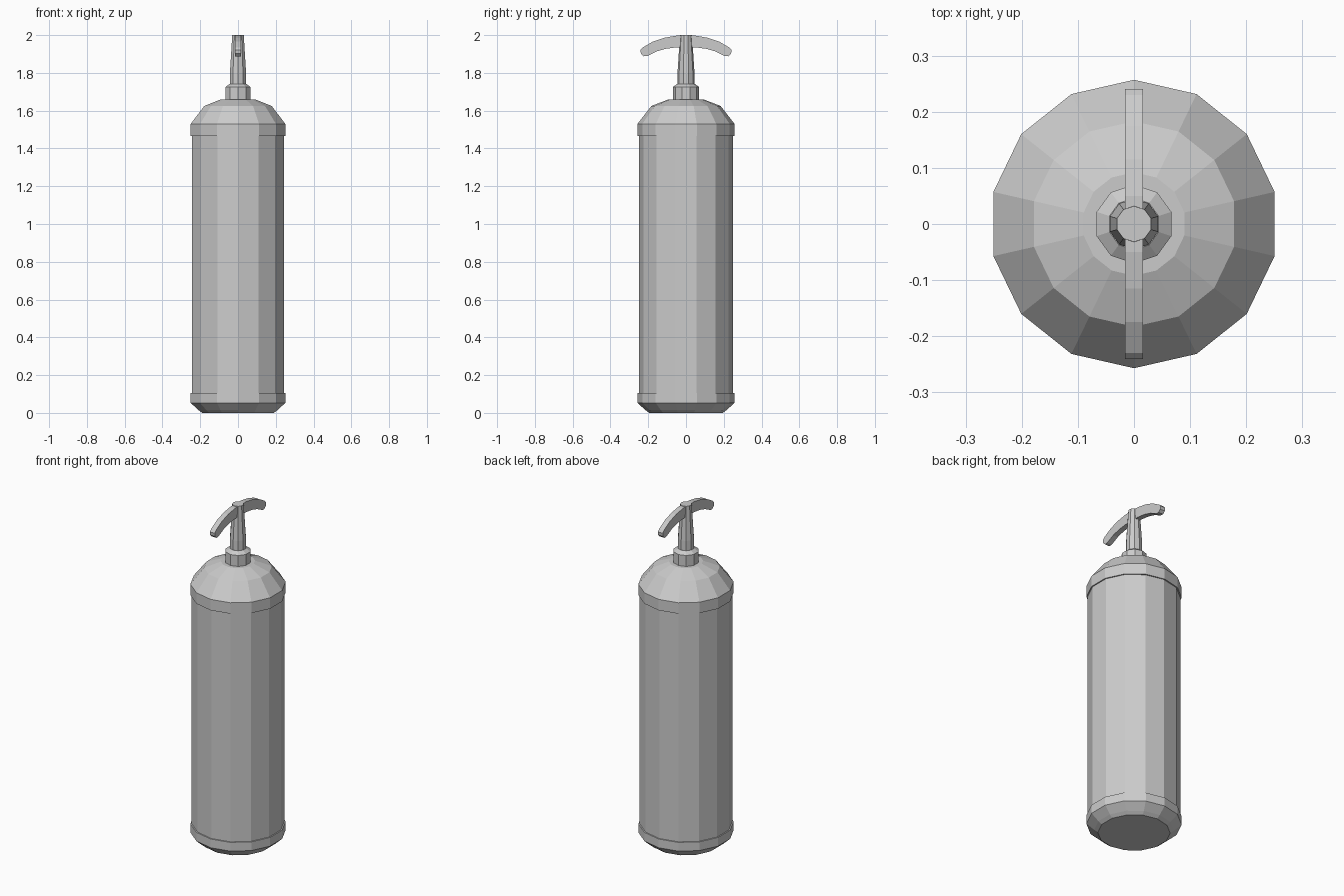
import bpy, bmesh
from math import sin, cos, pi

if "Cube" in bpy.data.objects:
    bpy.data.objects.remove(bpy.data.objects["Cube"])


def make_object(name, bm):
    bmesh.ops.recalc_face_normals(bm, faces=bm.faces[:])
    mesh = bpy.data.meshes.new(name)
    bm.to_mesh(mesh)
    bm.free()
    obj = bpy.data.objects.new(name, mesh)
    bpy.context.collection.objects.link(obj)
    return obj


def lathe(name, profile, sides):
    """Flat-faced solid turned around z from (radius, height) pairs."""
    bm = bmesh.new()
    rings = []
    for r, z in profile:
        angles = [pi / 2 + 2 * pi * i / sides for i in range(sides)]
        rings.append([bm.verts.new((r * cos(a), r * sin(a), z)) for a in angles])
    for low, high in zip(rings, rings[1:]):
        for i in range(sides):
            j = (i + 1) % sides
            bm.faces.new((low[i], low[j], high[j], high[i]))
    bm.faces.new(rings[0])
    bm.faces.new(rings[-1])
    return make_object(name, bm)


# Tank: rounded foot, lower band, recessed wall, upper band and dome
lathe("tank", [(0.195, 0.0), (0.215, 0.015), (0.257, 0.053), (0.257, 0.105),
               (0.25, 0.105), (0.25, 1.465), (0.257, 1.465), (0.257, 1.53),
               (0.183, 1.625), (0.092, 1.66)], 14)

# Collar at the tank mouth
lathe("collar", [(0.07, 1.65), (0.07, 1.725), (0.046, 1.742)], 10)

# Tapered valve stem
lathe("stem", [(0.045, 1.735), (0.045, 1.80), (0.032, 2.0)], 10)

# Arched grip across the stem: half outline mirrored in y, then extruded in x
half = [(0.05, 1.997), (0.115, 1.986), (0.175, 1.966), (0.23, 1.934),
        (0.241, 1.921), (0.239, 1.902), (0.225, 1.888), (0.206, 1.889),
        (0.155, 1.914), (0.105, 1.928), (0.05, 1.935)]
outline = half + [(-y, z) for y, z in reversed(half)]
bm = bmesh.new()
sides = [[bm.verts.new((x, y, z)) for y, z in outline] for x in (-0.016, 0.016)]
for face in sides:
    bm.faces.new(face)
n = len(outline)
for i in range(n):
    j = (i + 1) % n
    bm.faces.new((sides[0][i], sides[0][j], sides[1][j], sides[1][i]))
make_object("grip", bm)
